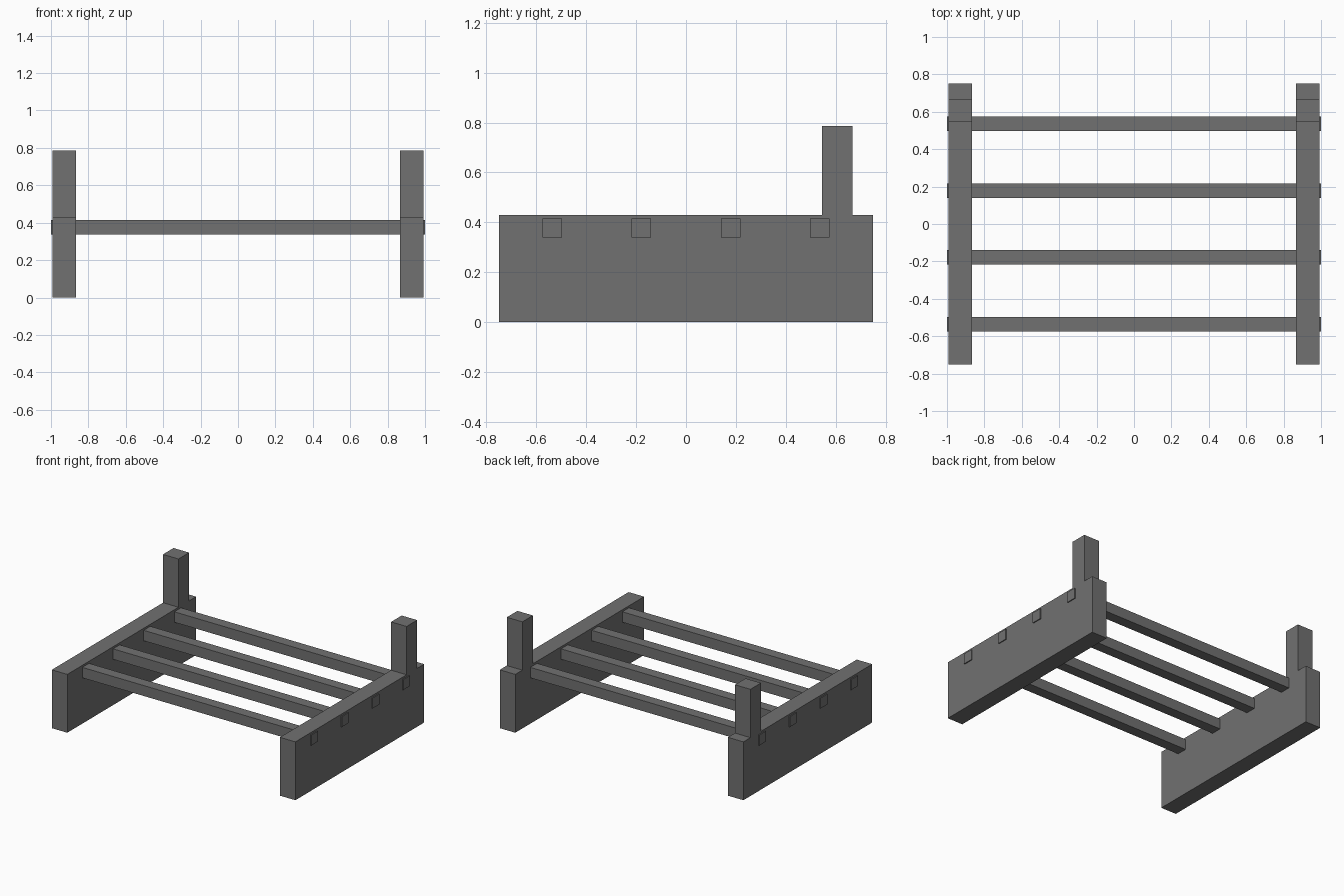
import bpy

if "Cube" in bpy.data.objects:
    bpy.data.objects.remove(bpy.data.objects["Cube"])

# Dark grey finish shared by every part
dark = bpy.data.materials.new("dark_grey")
dark.diffuse_color = (0.165, 0.165, 0.165, 1)
dark.use_nodes = True
dark.node_tree.nodes["Principled BSDF"].inputs["Base Color"].default_value = dark.diffuse_color


def box(name, x, y, z):
    """Box spanning the (min, max) ranges on each axis."""
    centre = [(a + b) / 2 for a, b in (x, y, z)]
    bpy.ops.mesh.primitive_cube_add(size=1, location=centre)
    obj = bpy.context.object
    obj.name = name
    obj.scale = [b - a for a, b in (x, y, z)]
    bpy.ops.object.transform_apply(location=False, rotation=False, scale=True)
    obj.data.materials.append(dark)
    return obj


# Side panels with an upright post near the back of each
for side, (x0, x1) in (("left", (-0.993, -0.867)), ("right", (0.867, 0.993))):
    box(side + "_panel", (x0, x1), (-0.75, 0.75), (0, 0.43))
    box(side + "_post", (x0, x1), (0.545, 0.668), (0.43, 0.786))

# Cross rails, their ends poking slightly through the panels
for i in range(4):
    y = -0.536 + i * 0.3573
    box(f"cross_rail_{i + 1}", (-1, 1), (y - 0.039, y + 0.039), (0.338, 0.415))
